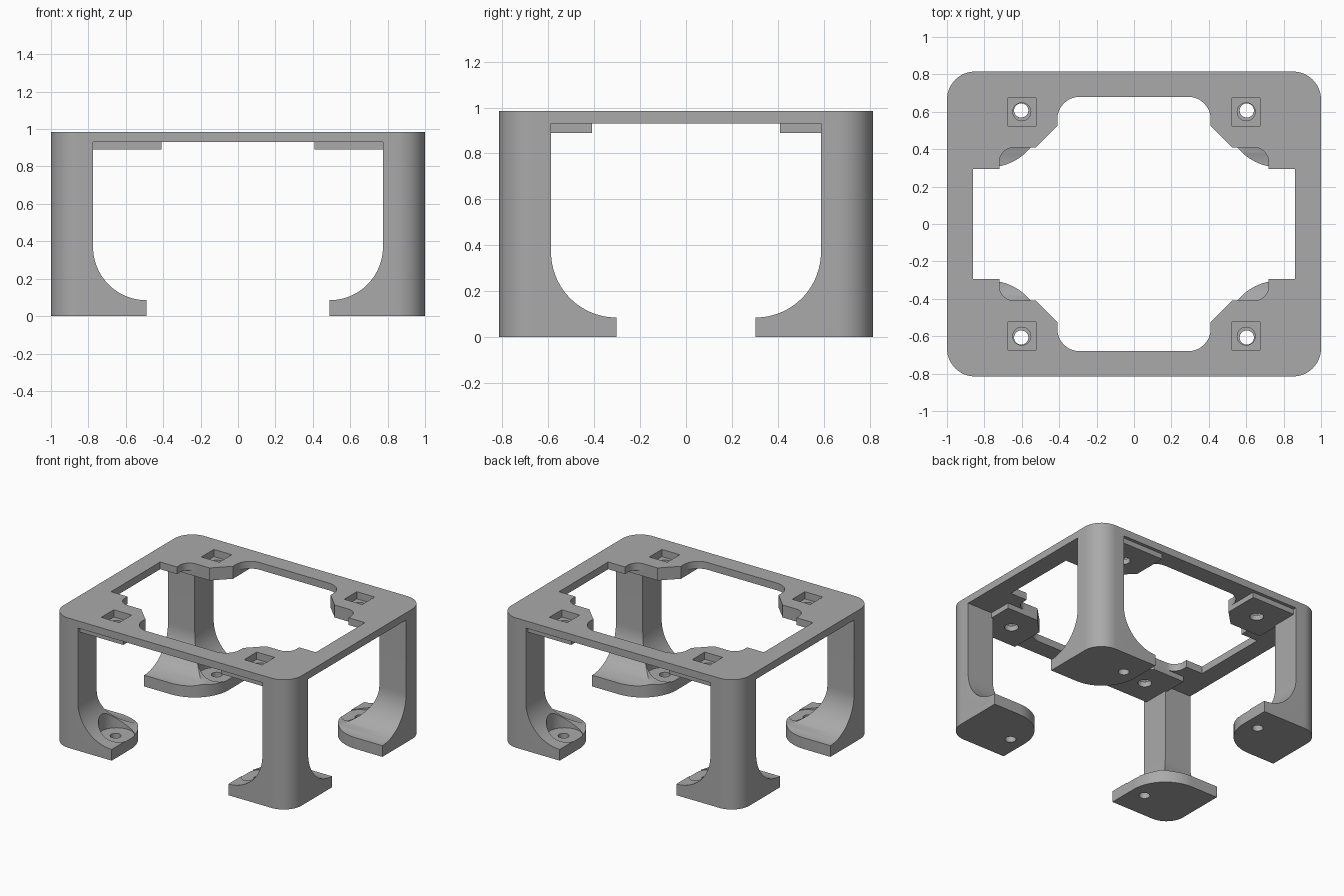
import bpy, bmesh, math
from mathutils import Vector

cube = bpy.data.objects.get("Cube")
if cube:
    bpy.data.objects.remove(cube, do_unlink=True)

TOP, UNDER, FOOT = 0.985, 0.93, 0.085      # plate top, plate underside, foot rim
HX, HY = 1.0, 0.815                        # half size of the frame
LX, LY = 0.775, 0.588                      # inner faces of the legs
R = 0.285                                  # flare radius of the feet

grey = bpy.data.materials.new("plain grey")
grey.use_nodes = True
grey.diffuse_color = (0.4, 0.4, 0.4, 1)
grey.node_tree.nodes["Principled BSDF"].inputs["Base Color"].default_value = grey.diffuse_color


def arc(cx, cy, r, a0, a1, n=16):
    """Points on an arc, angles in degrees."""
    angles = [math.radians(a0 + (a1 - a0) * i / n) for i in range(n + 1)]
    return [(cx + r * math.cos(a), cy + r * math.sin(a)) for a in angles]


def all_round(quarter):
    """Repeat a quarter outline, running from +x to +y, in all four corners."""
    half = quarter + [(-x, y) for x, y in reversed(quarter)]
    return half + [(-x, -y) for x, y in half]


def prism(name, outline, lo, hi, axis="z"):
    """Extrude an outline along an axis; the outline is xy, xz or yz."""
    place = {"z": lambda a, b, c: (a, b, c),
             "y": lambda a, b, c: (a, c, b),
             "x": lambda a, b, c: (c, a, b)}[axis]
    bm = bmesh.new()
    face = bm.faces.new([bm.verts.new(place(a, b, lo)) for a, b in outline])
    new = bmesh.ops.extrude_face_region(bm, geom=[face])["geom"]
    step = Vector(place(0, 0, hi - lo))
    bmesh.ops.translate(bm, vec=step, verts=[v for v in new if isinstance(v, bmesh.types.BMVert)])
    bmesh.ops.recalc_face_normals(bm, faces=bm.faces)
    mesh = bpy.data.meshes.new(name)
    bm.to_mesh(mesh)
    bm.free()
    mesh.materials.append(grey)
    obj = bpy.data.objects.new(name, mesh)
    bpy.context.collection.objects.link(obj)
    return obj


def finish(obj, cutters, mirror=False):
    """Cut, optionally mirror to all corners, then shade."""
    for c in cutters:
        mod = obj.modifiers.new("cut", "BOOLEAN")
        mod.operation, mod.solver, mod.object = "DIFFERENCE", "EXACT", c
    if mirror:
        mod = obj.modifiers.new("corners", "MIRROR")
        mod.use_axis = (True, True, False)
        mod.use_mirror_merge = False
        centre = bpy.data.objects.new("centre", None)
        mod.mirror_object = centre
    graph = bpy.context.evaluated_depsgraph_get()
    graph.update()
    obj_mesh = bpy.data.meshes.new_from_object(obj.evaluated_get(graph))
    obj.modifiers.clear()
    obj.data = obj_mesh
    if mirror:
        bpy.data.objects.remove(centre)
    for c in cutters:
        bpy.data.objects.remove(c, do_unlink=True)
    obj_mesh.shade_smooth()
    obj_mesh.set_sharp_from_angle(angle=math.radians(30))


def square(cx, cy, h):
    return [(cx - h, cy - h), (cx + h, cy - h), (cx + h, cy + h), (cx - h, cy + h)]


def circle(cx, cy, r):
    return arc(cx, cy, r, 0, 360, 32)[:-1]


# Top frame with its stepped opening and square nut pockets
frame = prism("top_frame", all_round(arc(HX - 0.15, HY - 0.15, 0.15, 0, 90)), UNDER, TOP)
opening = [(0.86, 0.295), (0.72, 0.295)]
opening += arc(0.64, 0.33, 0.08, 0, 90, 10)
opening += [(0.525, 0.41), (0.41, 0.525)]
opening += arc(0.29, 0.56, 0.12, 0, 90, 12)
cuts = [prism("opening_cutter", all_round(opening), 0.8, 1.1)]
for sx in (-1, 1):
    for sy in (-1, 1):
        cuts.append(prism("pocket_cutter", square(0.6 * sx, 0.6 * sy, 0.075), 0.8, 1.1))
finish(frame, cuts)

# Screw pads under the frame, chamfered towards the middle
pad = prism("screw_pads", [(0.525, 0.41), (0.79, 0.41), (0.79, 0.79), (0.41, 0.79), (0.41, 0.525)],
            0.89, UNDER)
finish(pad, [prism("pad_hole_cutter", circle(0.6, 0.6, 0.048), 0.8, 1.1)], mirror=True)

# Corner legs: a rounded block hollowed by a flared window from each side
block = arc(HX - 0.15, HY - 0.15, 0.15, 0, 90) + [(LX - R, HY)]
block += arc(LX, LY, R, 180, 270, 24) + [(HX, LY - R)]
leg = prism("corner_legs", block, 0, UNDER)


def window(edge):
    flare = arc(edge - R, FOOT + R, R, -90, 0, 24)
    return [(0, FOOT)] + flare + [(edge, 1.2), (0, 1.2)]


finish(leg, [
    prism("front_window_cutter", window(LX), -0.2, 1.2, "y"),
    prism("side_window_cutter", window(LY), -0.2, 1.2, "x"),
    prism("screw_seat_cutter", circle(0.6, 0.6, 0.125), 0.08, 0.6),
    prism("foot_hole_cutter", circle(0.603, 0.607, 0.038), -0.2, 0.5),
], mirror=True)
